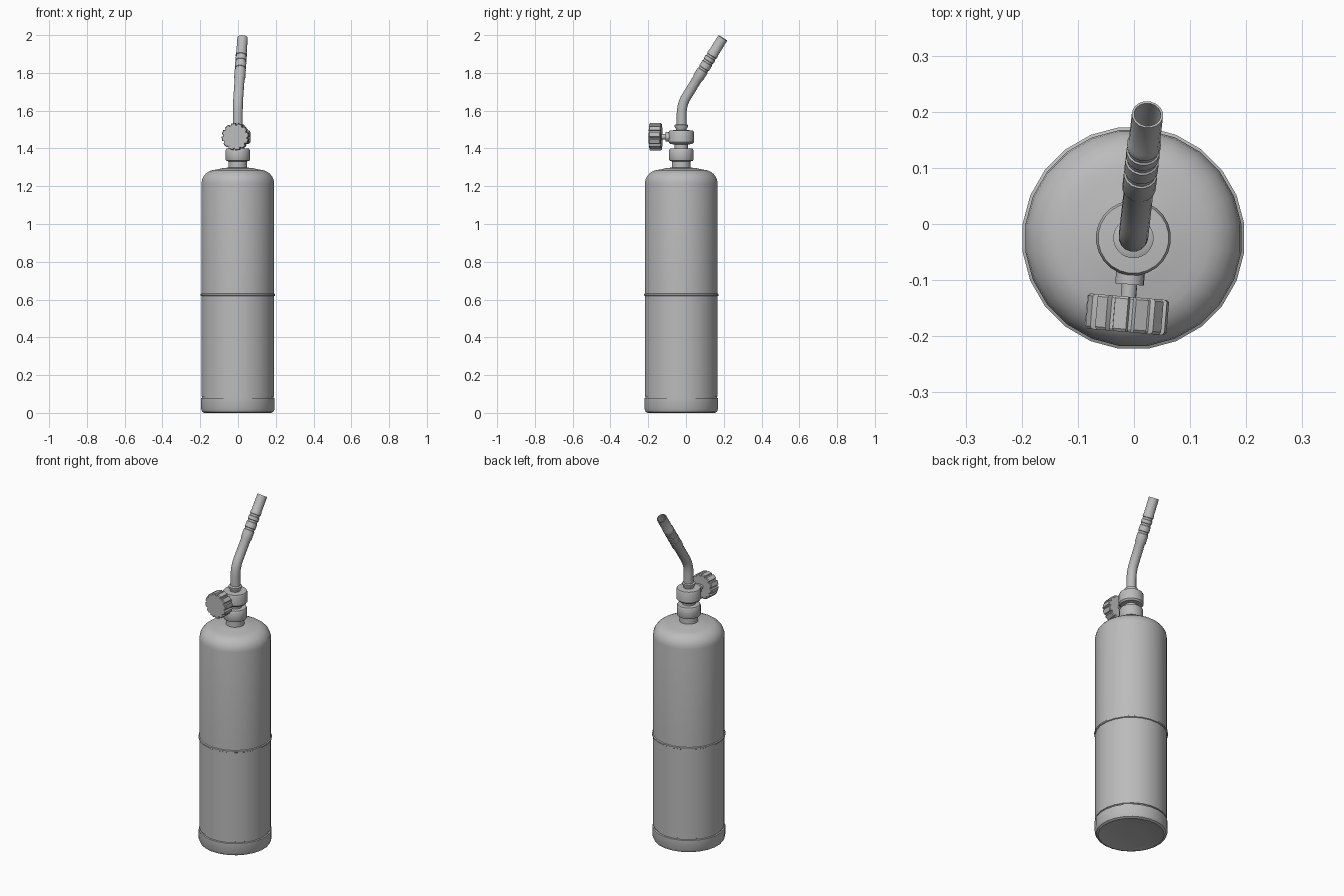
import bpy, bmesh, math
from mathutils import Vector, Matrix

if "Cube" in bpy.data.objects:
    bpy.data.objects.remove(bpy.data.objects["Cube"])

CX, CY = -0.001, -0.025          # cylinder axis
grey = bpy.data.materials.new("brushed_grey")
grey.diffuse_color = (0.5, 0.5, 0.5, 1)
grey.use_nodes = True
grey.node_tree.nodes["Principled BSDF"].inputs["Base Color"].default_value = grey.diffuse_color


def finish(name, bm, angle=35):
    bmesh.ops.recalc_face_normals(bm, faces=bm.faces)
    mesh = bpy.data.meshes.new(name)
    bm.to_mesh(mesh)
    bm.free()
    obj = bpy.data.objects.new(name, mesh)
    bpy.context.collection.objects.link(obj)
    mesh.materials.append(grey)
    bpy.ops.object.select_all(action='DESELECT')
    obj.select_set(True)
    bpy.context.view_layer.objects.active = obj
    bpy.ops.object.shade_smooth_by_angle(angle=math.radians(angle))
    return obj


def loft(bm, rings):
    """Skin a list of vertex rings and cap both ends."""
    rings = [[bm.verts.new(p) for p in r] for r in rings]
    n = len(rings[0])
    for a, b in zip(rings, rings[1:]):
        for i in range(n):
            j = (i + 1) % n
            bm.faces.new((a[i], a[j], b[j], b[i]))
    bm.faces.new(rings[0][::-1])
    bm.faces.new(rings[-1])


def circle(center, axis, r, n):
    """Ring of points around an axis, with half a step of rotation."""
    rot = Vector((0, 0, 1)).rotation_difference(Vector(axis)).to_matrix()
    return [Vector(center) + rot @ Vector((r * math.cos((i + .5) * math.tau / n),
                                           r * math.sin((i + .5) * math.tau / n), 0))
            for i in range(n)]


def lathe(name, profile, n=24, origin=(CX, CY, 0), axis=(0, 0, 1)):
    """Turn (radius, distance along axis) points."""
    bm = bmesh.new()
    o, ax = Vector(origin), Vector(axis).normalized()
    loft(bm, [circle(o + ax * h, ax, r, n) for r, h in profile])
    return finish(name, bm)


# Gas cylinder: rounded foot, seam, middle weld bead and domed shoulder
R = 0.194
shoulder = [(0.115 + (R - 0.115) * math.cos(a), 1.215 + 0.073 * math.sin(a))
            for a in (math.radians(15 * k) for k in range(7))]
lathe("gas_cylinder", [
    (0.06, 0.012), (0.13, 0.009), (0.165, 0.002), (0.178, 0.0), (0.190, 0.006),
    (0.197, 0.022), (0.197, 0.078), (0.190, 0.080), (0.190, 0.086), (R, 0.088),
    (R, 0.618), (0.199, 0.621), (0.199, 0.629), (R, 0.632),
    *shoulder, (0.08, 1.296), (0.045, 1.299)])

# Neck and threaded coupling nut
lathe("neck", [(0.05, 1.285), (0.05, 1.336)])
lathe("coupling_nut", [(0.052, 1.332), (0.062, 1.335), (0.065, 1.341), (0.065, 1.390),
                       (0.060, 1.399), (0.036, 1.401)])
lathe("valve_stem", [(0.036, 1.395), (0.036, 1.43)])

# Valve body and nozzle socket
lathe("valve_body", [(0.045, 1.422), (0.060, 1.424), (0.067, 1.433), (0.067, 1.486),
                     (0.063, 1.495), (0.035, 1.497)])
lathe("nozzle_socket", [(0.028, 1.49), (0.028, 1.503), (0.036, 1.515),
                        (0.036, 1.524), (0.026, 1.528)])

# Control knob spindle, pointing forward and slightly left
axis = Vector((-0.085, -1, 0)).normalized()
hub = Vector((CX, CY, 1.462))
lathe("spindle_nut", [(0.026, 0.055), (0.026, 0.083)], 12, hub, axis)
lathe("spindle", [(0.014, 0.07), (0.014, 0.12)], 12, hub, axis)

# Fluted control knob: lobes separated by narrow grooves
LOBES = 12


def knob_ring(dist, scale):
    right = Vector((-axis.y, axis.x, 0))
    pts = []
    for k in range(LOBES):
        for off, r in ((0.0, 0.073), (0.62, 0.073), (0.72, 0.064), (0.90, 0.064)):
            a = (k + off) * math.tau / LOBES
            pts.append(hub + axis * dist + scale * r *
                       (right * math.cos(a) + Vector((0, 0, math.sin(a)))))
    return pts


bm = bmesh.new()
loft(bm, [knob_ring(d, s) for d, s in ((0.105, 0.94), (0.109, 1), (0.163, 1), (0.168, 0.95))])
finish("control_knob", bm, 25)

# Bent burner tube: vertical part, bend, straight part with ribs, hollow tip
bend = Vector((CX, -0.022, 1.635))
tip = Vector((0.024, 0.195, 1.985))
run = tip - bend
lean = run.normalized()
up = Vector((0, 0, 1))
rings = [circle((CX, -0.023, z), up, 0.0265, 16) for z in (1.51, 1.59)]
start, stop = bend - up * 0.045, bend + lean * 0.045
for k in range(1, 6):
    t = k / 6
    p = start * (1 - t) ** 2 + bend * 2 * t * (1 - t) + stop * t * t
    rings.append(circle(p, up.lerp(lean, t).normalized(), 0.0265, 16))
for s, r in ((0.13, .0265), (0.38, .0265), (0.40, .030), (0.51, .030), (0.515, .027),
             (0.54, .027), (0.545, .030), (0.62, .030), (0.625, .027), (0.65, .027),
             (0.655, .030), (0.70, .030), (0.705, .027), (0.73, .027), (0.735, .030),
             (0.77, .030), (0.78, .028), (1.0, .028), (1.0, .024), (0.62, .024)):
    rings.append(circle(bend + run * s, lean, r, 16))
bm = bmesh.new()
loft(bm, rings)
finish("burner_tube", bm)
